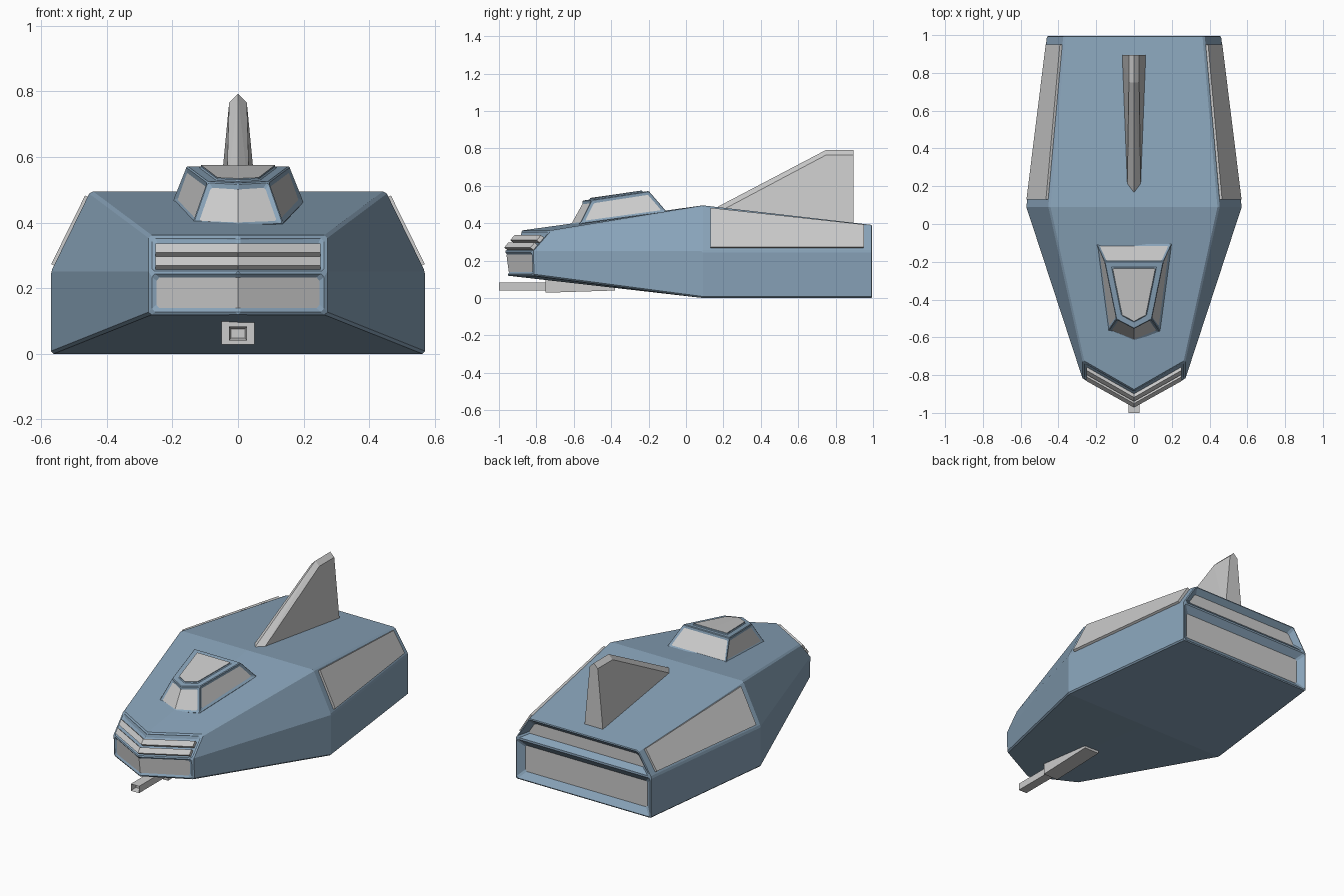
import bpy, bmesh
from mathutils import Vector

if "Cube" in bpy.data.objects:
    bpy.data.objects.remove(bpy.data.objects["Cube"])

blue = bpy.data.materials.new("blue_paint")
blue.diffuse_color = (0.25, 0.37, 0.49, 1)
blue.use_nodes = True
blue.node_tree.nodes["Principled BSDF"].inputs["Base Color"].default_value = blue.diffuse_color


def add_object(name, bm, mat=None, bevel=0, mirror=False):
    me = bpy.data.meshes.new(name)
    bm.to_mesh(me)
    bm.free()
    ob = bpy.data.objects.new(name, me)
    bpy.context.collection.objects.link(ob)
    if mat:
        me.materials.append(mat)
    if mirror:
        ob.modifiers.new("mirror", 'MIRROR')
    if bevel:
        b = ob.modifiers.new("bevel", 'BEVEL')
        b.width, b.segments, b.limit_method, b.angle_limit = bevel, 1, 'ANGLE', 0.45
    return ob


def mirrored_shell(half_faces):
    """Closed shell from right-half faces; returns bmesh and faces by name."""
    bm, cache, named = bmesh.new(), {}, {}

    def vert(p):
        key = tuple(round(c, 4) + 0.0 for c in p)
        if key not in cache:
            cache[key] = bm.verts.new(key)
        return cache[key]
    for tag, pts in half_faces:
        right = bm.faces.new([vert(p) for p in pts])
        left = bm.faces.new([vert((-p[0], p[1], p[2])) for p in reversed(pts)])
        named[tag] = [right, left]
    bmesh.ops.recalc_face_normals(bm, faces=bm.faces)
    return bm, named


def inset_panel(bm, faces, margin, depth, name=None):
    """Frame a region; if named, move its inner faces to a separate grey object."""
    bmesh.ops.inset_region(bm, faces=faces, thickness=margin, depth=depth,
                           use_even_offset=True, use_boundary=True)
    if name:
        pb, cache = bmesh.new(), {}
        for f in faces:
            vs = []
            for v in f.verts:
                if v not in cache:
                    cache[v] = pb.verts.new(v.co)
                vs.append(cache[v])
            pb.faces.new(vs)
        bmesh.ops.delete(bm, geom=faces, context='FACES_ONLY')
        add_object(name, pb)


def on_quad(quad, u, v):
    a, b, c, d = map(Vector, quad)
    return a.lerp(b, u).lerp(d.lerp(c, u), v)


def slab(name, pts, direction, low, high):
    """Mirrored slab between two offsets of one outline."""
    bm = bmesh.new()
    d = Vector(direction).normalized()
    lo = [bm.verts.new(p + d * low) for p in pts]
    hi = [bm.verts.new(p + d * high) for p in pts]
    bm.faces.new(lo[::-1])
    bm.faces.new(hi)
    for i in range(len(pts)):
        j = (i + 1) % len(pts)
        bm.faces.new((lo[i], lo[j], hi[j], hi[i]))
    bmesh.ops.recalc_face_normals(bm, faces=bm.faces)
    return add_object(name, bm, mirror=True)


def convex(name, half_pts):
    bm = bmesh.new()
    for x, y, z in half_pts:
        for s in ((1, -1) if x else (1,)):
            bm.verts.new((s * x, y, z))
    bmesh.ops.convex_hull(bm, input=bm.verts)
    bmesh.ops.dissolve_limit(bm, angle_limit=0.01, verts=bm.verts, edges=bm.edges)
    return add_object(name, bm)


# Hull: half sections listed bottom centre, bottom side, crease, shoulder, top centre
nose = [(0, -.96, .12), (.27, -.82, .12), (.27, -.825, .25), (.27, -.73, .36), (0, -.885, .36)]
mid = [(0, .09, 0), (.57, .09, 0), (.57, .09, .25), (.45, .09, .495), (0, .09, .495)]
rear = [(0, 1, 0), (.46, 1, 0), (.46, 1, .25), (.37, 1, .39), (0, 1, .39)]
nose_mid, rear_mid = (0, -.975, .25), (0, 1, .25)
faces = []
for s, (a, b) in enumerate(((nose, mid), (mid, rear))):
    for i in range(4):
        faces.append((f"side{s}{i}", [a[i], a[i + 1], b[i + 1], b[i]]))
faces += [("nose_low", [nose[0], nose_mid, nose[2], nose[1]]),
          ("nose_high", [nose_mid, nose[4], nose[3], nose[2]]),
          ("rear_low", [rear[0], rear[1], rear[2], rear_mid]),
          ("rear_high", [rear_mid, rear[2], rear[3], rear[4]])]
bm, f = mirrored_shell(faces)
inset_panel(bm, f["nose_low"], .018, -.012, "nose_grille")
inset_panel(bm, f["nose_high"], .014, -.012)
inset_panel(bm, f["rear_low"], .045, -.035, "rear_engine_panel")
inset_panel(bm, f["rear_high"], .035, -.035, "rear_vent_panel")
add_object("hull", bm, blue, bevel=.008)

# Nose louvre bars lying in the upper nose recess
quad = [nose_mid, nose[2], nose[3], nose[4]]
for n, (v0, v1) in enumerate(((.12, .36), (.48, .72))):
    pts = [on_quad(quad, u, v) for u, v in ((0, v0), (.93, v0), (.93, v1), (0, v1))]
    slab(f"nose_louvre_{n + 1}", pts, (0, -.77, .63), -.014, .01)

# Raised panels on the sloping rear flanks
quad = [mid[2], rear[2], rear[3], mid[3]]
pts = [on_quad(quad, u, v) for u, v in ((.044, .07), (.945, .12), (.945, .94), (.044, .94))]
slab("flank_panels", pts, (.89, .03, .45), -.01, .014)

# Cockpit canopy: half rings listed front tip, front corner, rear corner, rear centre
base = [(0, -.625, .39), (.14, -.57, .395), (.203, -.10, .46), (0, -.10, .46)]
top = [(0, -.555, .52), (.095, -.505, .525), (.158, -.197, .572), (0, -.197, .572)]
faces = [(n, [base[i], base[i + 1], top[i + 1], top[i]])
         for i, n in enumerate(("front", "side", "back"))]
faces += [("roof", top), ("floor", base[::-1])]
bm, f = mirrored_shell(faces)
inset_panel(bm, f["front"], .016, -.008, "windscreen")
for face, label in zip(f["side"], ("right", "left")):
    inset_panel(bm, [face], .018, -.008, f"{label}_window")
inset_panel(bm, f["back"], .016, -.008, "rear_window")
inset_panel(bm, f["roof"], .036, 0)
inset_panel(bm, f["roof"], .001, .008, "roof_hatch")
add_object("canopy", bm, blue, bevel=.004)

# Tail fin with a ridged top
convex("tail_fin", [(.036, .175, .46), (0, .17, .488), (.065, .895, .37),
                    (.027, .75, .765), (.027, .895, .765), (0, .75, .792), (0, .895, .792)])

# Gun mount and hollow barrel under the nose
convex("gun_mount", [(.05, -.75, .028), (.05, -.75, .11), (.05, -.38, .04), (.05, -.38, .08)])
bm = bmesh.new()
bmesh.ops.create_cube(bm, size=1)
for v in bm.verts:
    v.co = (v.co.x * .056, -.86 + v.co.y * .28, .062 + v.co.z * .042)
muzzle = [x for x in bm.faces if x.normal.y < -.9]
bmesh.ops.inset_region(bm, faces=muzzle, thickness=.007, use_even_offset=True)
for v in muzzle[0].verts:
    v.co.y += .04
add_object("gun_barrel", bm)
